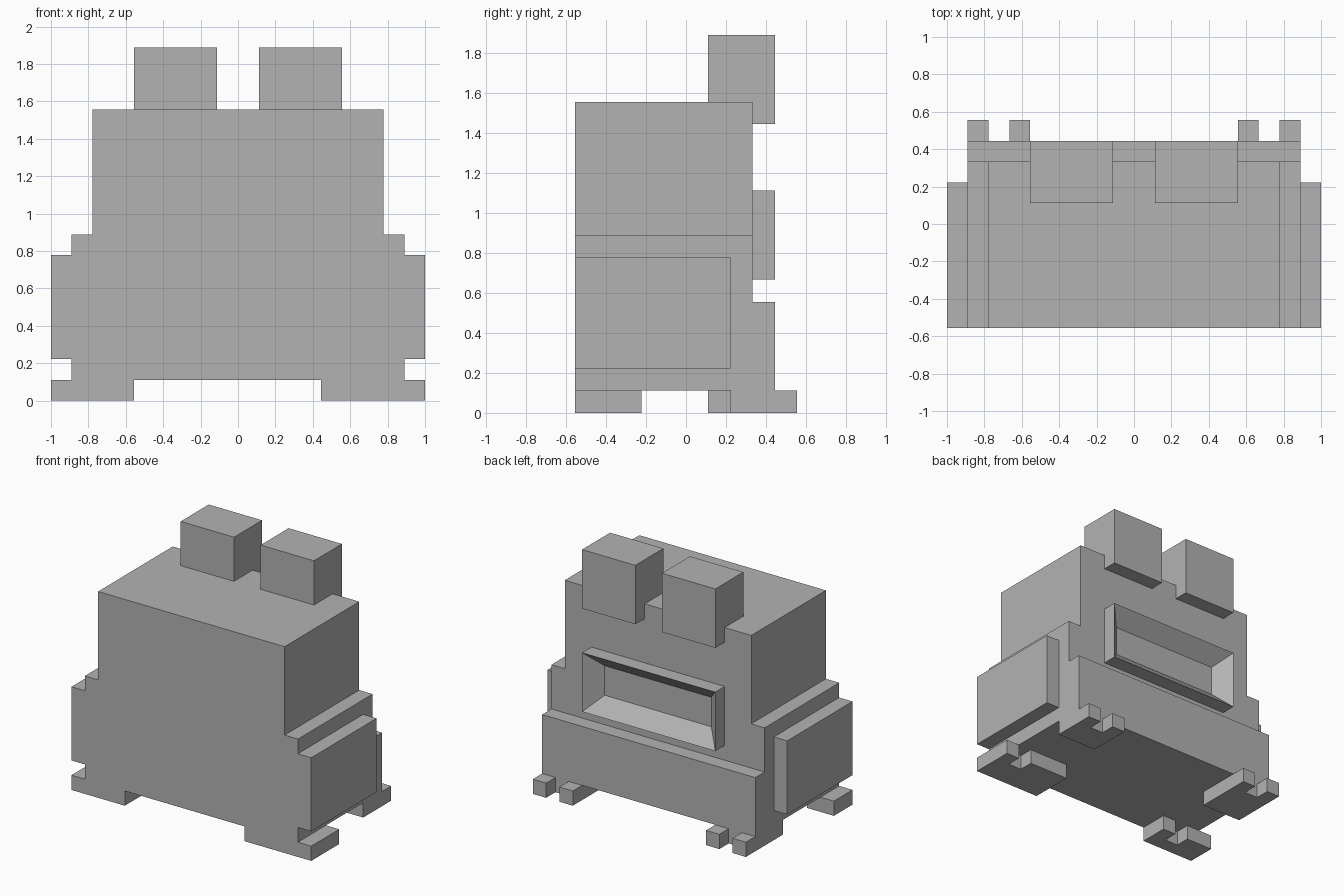
import bpy
import bmesh
from mathutils import Vector

U = 1 / 9  # one block of the model's grid

cube = bpy.data.objects.get("Cube")
if cube:
    bpy.data.objects.remove(cube, do_unlink=True)

grey = bpy.data.materials.new("plain_grey")
grey.use_nodes = True
grey.diffuse_color = (0.45, 0.45, 0.45, 1)
grey.node_tree.nodes["Principled BSDF"].inputs["Base Color"].default_value = grey.diffuse_color


def finish(name, bm):
    bmesh.ops.recalc_face_normals(bm, faces=bm.faces)
    bmesh.ops.scale(bm, vec=(U, U, U), verts=bm.verts)
    mesh = bpy.data.meshes.new(name)
    bm.to_mesh(mesh)
    bm.free()
    mesh.materials.append(grey)
    obj = bpy.data.objects.new(name, mesh)
    bpy.context.collection.objects.link(obj)
    return obj


def extrude(name, points, direction):
    """Extrude a closed flat outline along a direction."""
    bm = bmesh.new()
    face = bm.faces.new([bm.verts.new(p) for p in points])
    result = bmesh.ops.extrude_face_region(bm, geom=[face], use_keep_orig=True)
    moved = [v for v in result["geom"] if isinstance(v, bmesh.types.BMVert)]
    bmesh.ops.translate(bm, vec=direction, verts=moved)
    return finish(name, bm)


def box(name, x, y, z):
    outline = [(x[0], y[0], z[0]), (x[1], y[0], z[0]),
               (x[1], y[1], z[0]), (x[0], y[1], z[0])]
    return extrude(name, outline, (0, 0, z[1] - z[0]))


def foot(name, x, y, notch):
    """Flat foot with one square gap between its two toes."""
    a, b = notch
    plan = [(x[0], y[0]), (x[1], y[0]), (x[1], y[1]), (b, y[1]),
            (b, y[1] - 1), (a, y[1] - 1), (a, y[1]), (x[0], y[1])]
    return extrude(name, [(px, py, 0) for px, py in plan], (0, 0, 1))


# Body: stepped front outline pulled backwards
half = [(8, 1), (8, 8), (7, 8), (7, 14)]
outline = half + [(-x, z) for x, z in reversed(half)]
extrude("body", [(x, -5, z) for x, z in outline], (0, 8, 0))
box("rear_lower_band", (-8, 8), (3, 4), (1, 5))

# Paired side pads and upper blocks
for side, s in (("left", 1), ("right", -1)):
    box(side + "_side_pad", sorted((8 * s, 9 * s)), (-5, 2), (2, 7))
    box(side + "_top_block", sorted((1 * s, 5 * s)), (1, 4), (13, 17))

# Rear frame: a slab whose back face is inset into an open slot
bm = bmesh.new()
bmesh.ops.create_cube(bm, size=1)
bmesh.ops.scale(bm, vec=(10, 1, 4), verts=bm.verts)
bmesh.ops.translate(bm, vec=(0, 3.5, 8), verts=bm.verts)
back = max(bm.faces, key=lambda f: f.calc_center_median().y)
front = min(bm.faces, key=lambda f: f.calc_center_median().y)
bmesh.ops.inset_region(bm, faces=[back], thickness=1, use_even_offset=True)
bmesh.ops.translate(bm, vec=Vector((0, -1, 0)), verts=back.verts)
bmesh.ops.delete(bm, geom=[back, front], context="FACES_ONLY")
finish("rear_slot_frame", bm)

# Feet, posed mid-step
foot("left_front_foot", (4, 9), (-5, -2), (7, 8))
foot("right_front_foot", (-9, -5), (-5, -3), (-7, -6))
foot("left_back_foot", (5, 8), (2, 5), (6, 7))
foot("right_back_foot", (-8, -5), (1, 5), (-7, -6))
